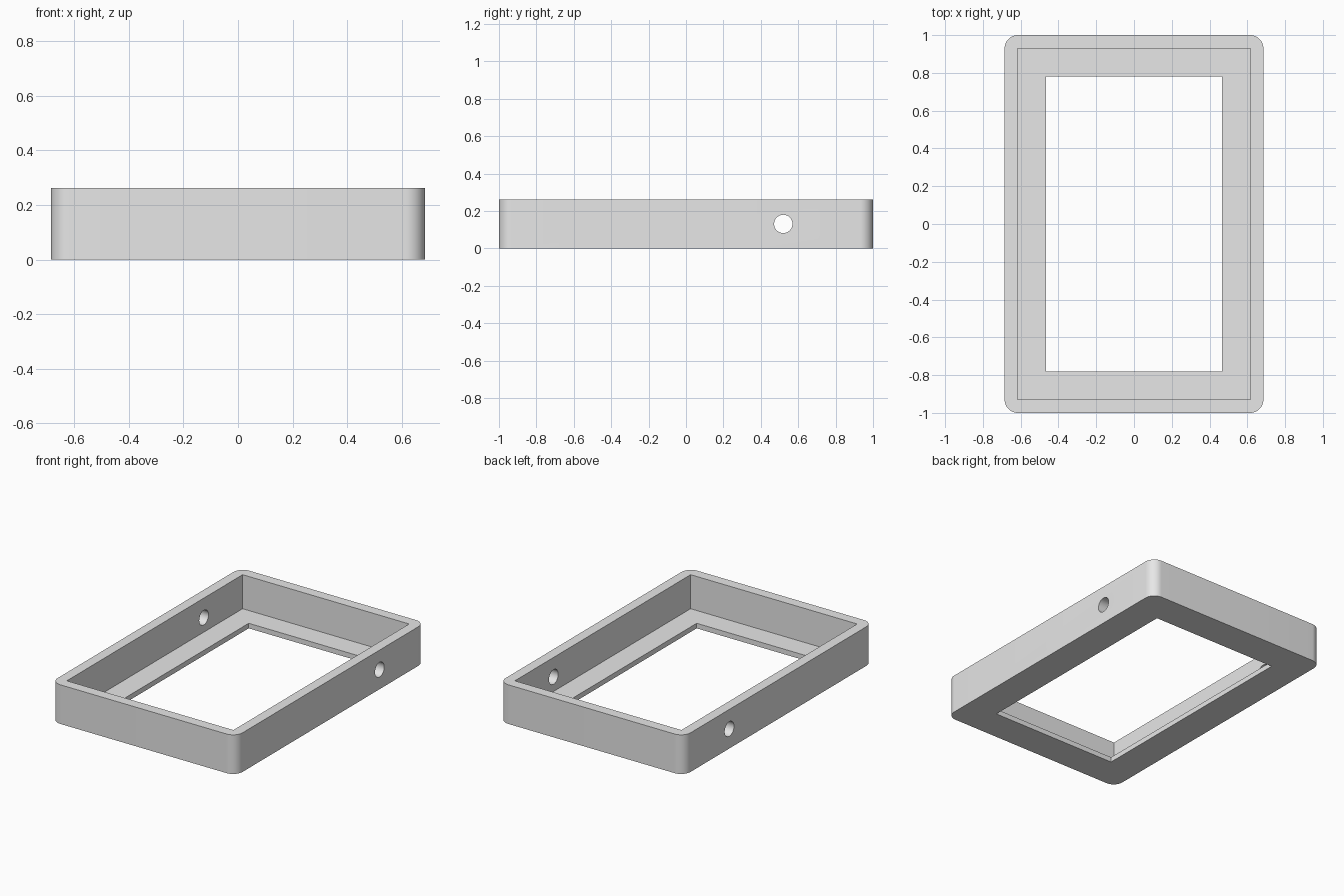
import bpy
import bmesh
import math

if "Cube" in bpy.data.objects:
    bpy.data.objects.remove(bpy.data.objects["Cube"])

W, L, H = 0.685, 1.0, 0.262      # outer half width, half length, height
R = 0.07                         # corner radius
FLOOR = 0.034                    # thickness of the inner ledge

grey = bpy.data.materials.new("grey")
grey.diffuse_color = (0.8, 0.8, 0.8, 1)
grey.use_nodes = True
grey.node_tree.nodes["Principled BSDF"].inputs["Base Color"].default_value = grey.diffuse_color


def rounded_block(name, w, l, z0, z1, radius=0.0, steps=12):
    """Vertical prism with an optionally rounded rectangular outline."""
    pts = []
    for i, (sx, sy) in enumerate([(1, 1), (-1, 1), (-1, -1), (1, -1)]):
        if radius == 0:
            pts.append((sx * w, sy * l))
            continue
        for k in range(steps + 1):
            a = math.pi / 2 * (i + k / steps)
            pts.append((sx * (w - radius) + radius * math.cos(a),
                        sy * (l - radius) + radius * math.sin(a)))
    bm = bmesh.new()
    face = bm.faces.new([bm.verts.new((x, y, z0)) for x, y in pts])
    ext = bmesh.ops.extrude_face_region(bm, geom=[face])
    top = [v for v in ext["geom"] if isinstance(v, bmesh.types.BMVert)]
    bmesh.ops.translate(bm, verts=top, vec=(0, 0, z1 - z0))
    bmesh.ops.recalc_face_normals(bm, faces=bm.faces)
    mesh = bpy.data.meshes.new(name)
    bm.to_mesh(mesh)
    bm.free()
    mesh.materials.append(grey)
    obj = bpy.data.objects.new(name, mesh)
    bpy.context.collection.objects.link(obj)
    return obj


# Outer shell of the tray frame
frame = rounded_block("frame", W, L, 0, H, R)

# Recess above the ledge, and the window through the bottom
recess = rounded_block("recess_cutter", 0.617, 0.93, FLOOR, H + 0.1)
window = rounded_block("window_cutter", 0.467, 0.78, -0.1, H)

# Round hole through both long walls
bpy.ops.mesh.primitive_cylinder_add(vertices=48, radius=0.049, depth=2,
                                    location=(0, 0.52, H / 2),
                                    rotation=(0, math.pi / 2, 0))
hole = bpy.context.object
hole.name = "side_hole_cutter"
hole.data.materials.append(grey)

# Cut, bake the result and remove the cutters
cutters = [recess, window, hole]
for cutter in cutters:
    cutter.hide_render = True
    mod = frame.modifiers.new(cutter.name, 'BOOLEAN')
    mod.operation = 'DIFFERENCE'
    mod.solver = 'EXACT'
    mod.object = cutter
bpy.ops.object.select_all(action='DESELECT')
bpy.context.view_layer.objects.active = frame
frame.select_set(True)
for mod in list(frame.modifiers):
    bpy.ops.object.modifier_apply(modifier=mod.name)
for cutter in cutters:
    bpy.data.objects.remove(cutter)

# Smooth rounded corners and hole walls, crisp edges elsewhere
bpy.ops.object.shade_smooth_by_angle(angle=math.radians(30))
